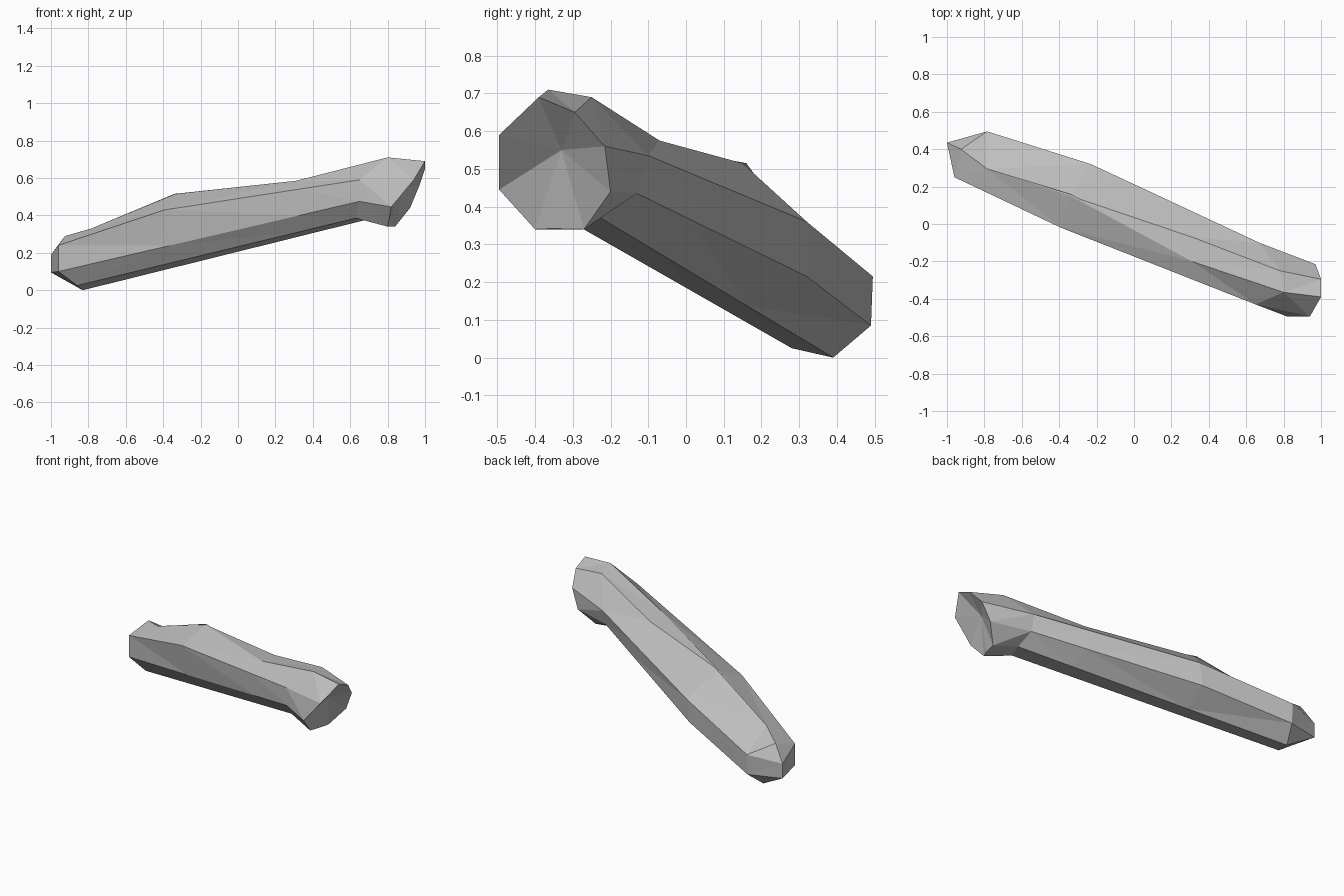
import bpy
import bmesh
from mathutils import Vector

old = bpy.data.objects.get("Cube")
if old:
    bpy.data.objects.remove(old, do_unlink=True)

grey = bpy.data.materials.new("plain grey")
grey.use_nodes = True
colour = (0.52, 0.52, 0.52, 1)
grey.diffuse_color = colour
grey.node_tree.nodes["Principled BSDF"].inputs["Base Color"].default_value = colour


def point(x, y, z):
    """Point given in hundredths of a unit."""
    return Vector((x, y, z)) / 100


def fill_rail(points):
    """Bring a lengthwise edge to five stations: end, belly, dip, neck, rim."""
    rail = [point(*p) for p in points]
    if len(rail) == 3:
        rail.insert(1, rail[0].lerp(rail[1], 0.37))
    if len(rail) == 4:
        rail.insert(2, rail[1].lerp(rail[2], 0.68))
    return rail


# Lengthwise edges of the shaft, in order around it
upper_front = [(-96, 25, 24), (-39, -2, 43), (65, -43, 59), (94, -49.5, 59)]
lower_front = [(-96, 25, 10), (65, -43, 47.5), (82, -49.5, 44.5)]
bottom_front = [(-86, 28, 2.5), (63, -35, 38.5), (80, -40, 34)]
bottom_back = [(-83, 39, 0), (68, -23.5, 37.5), (84, -27, 34)]
lower_back = [(-78.5, 49, 8.5), (-25, 32, 21.5), (67, -13, 43.5), (92, -20, 44)]
upper_back = [(-78.5, 49.5, 21.5), (-23, 32, 36), (67, -10, 53.5), (97, -21.5, 56)]
top_back = [(-78.5, 29.5, 33), (-34, 15, 51.5), (31, -7, 57.5),
            (78, -25, 69), (100, -29.5, 65)]
top_front = [(-78.5, 29.5, 33), (-34, 16, 51.5), (31, -20, 58.5),
             (80, -36.5, 71), (100, -39, 69)]
rails = [fill_rail(r) for r in (upper_front, lower_front, bottom_front, bottom_back,
                                lower_back, upper_back, top_back, top_front)]

bm = bmesh.new()
grid = [[bm.verts.new(p) for p in rail] for rail in rails]
pairs = list(zip(grid, grid[1:] + grid[:1]))

# Shaft sides
for a, b in pairs:
    for i in range(len(a) - 1):
        bm.faces.new((a[i], a[i + 1], b[i + 1], b[i]))

# Hollowed face at the wide end, with a crease running down to the rim
hub = bm.verts.new(point(88, -33, 55))
crease = bm.verts.new(point(82, -35.5, 34.2))
for a, b in pairs:
    if a is grid[2]:
        bm.faces.new((a[-1], crease, hub))
        bm.faces.new((crease, b[-1], hub))
        bm.faces.new((a[-1], b[-1], crease))
    else:
        bm.faces.new((a[-1], b[-1], hub))

# Blunt tip at the narrow end: a short upright ridge and a raised brow
tip_low = bm.verts.new(point(-100, 43.5, 9.5))
tip_high = bm.verts.new(point(-100, 43.5, 19))
brow = bm.verts.new(point(-92.5, 40, 29))
end = [rail[0] for rail in grid]
tip_faces = [
    (end[0], end[1], tip_low, tip_high),
    (end[1], end[2], tip_low),
    (end[2], end[3], tip_low),
    (end[3], end[4], tip_low),
    (end[4], end[5], tip_high, tip_low),
    (end[5], brow, tip_high),
    (end[5], end[6], brow),
    (end[7], end[0], brow),
    (end[0], tip_high, brow),
]
for verts in tip_faces:
    bm.faces.new(verts)

# The two top edges meet at the narrow end
bmesh.ops.remove_doubles(bm, verts=bm.verts[:], dist=0.001)
bmesh.ops.triangulate(bm, faces=bm.faces[:])
bmesh.ops.recalc_face_normals(bm, faces=bm.faces[:])

mesh = bpy.data.meshes.new("faceted_shaft")
bm.to_mesh(mesh)
bm.free()
mesh.materials.append(grey)
shaft = bpy.data.objects.new("faceted_shaft", mesh)
bpy.context.scene.collection.objects.link(shaft)
